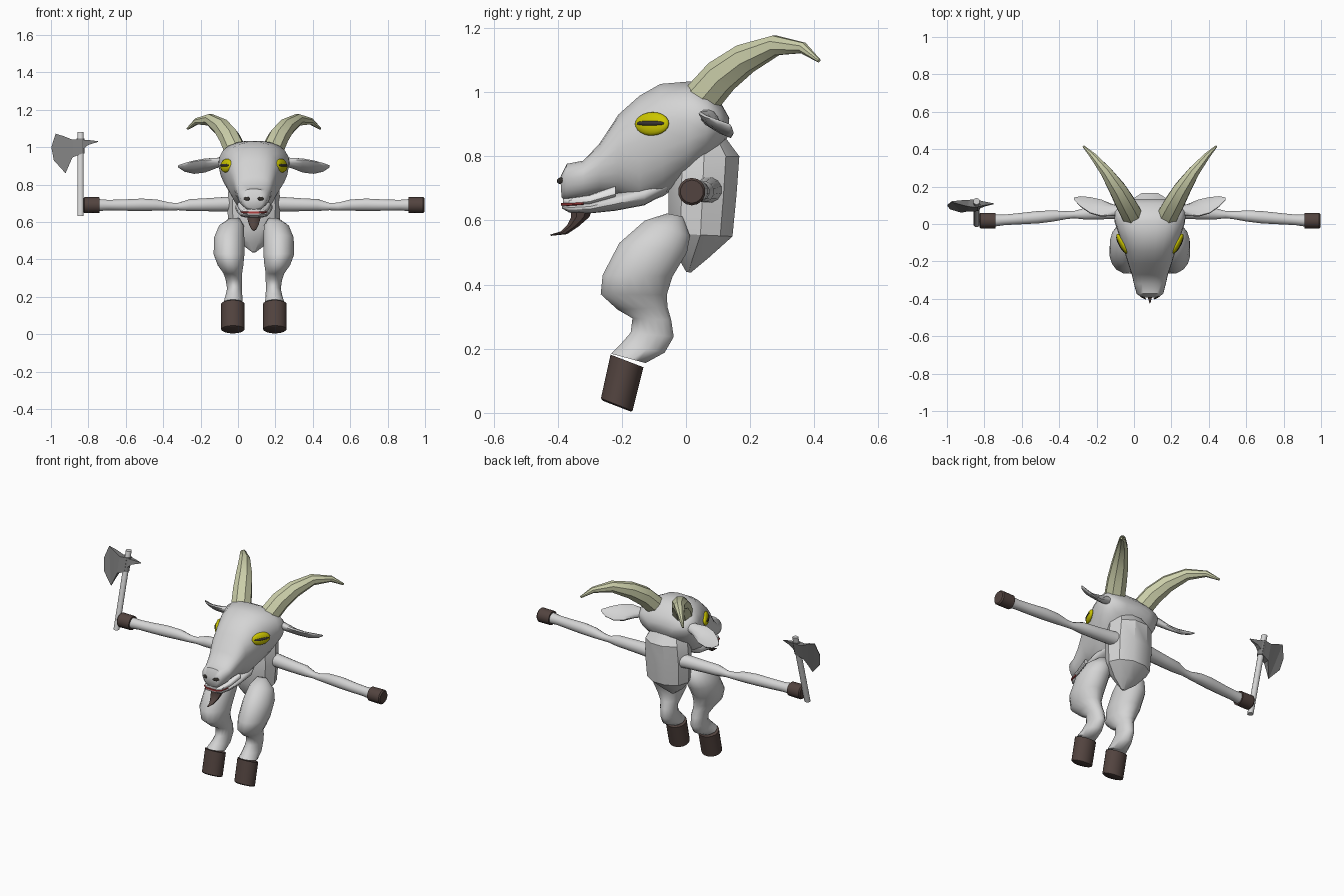
import bpy, bmesh, math
from mathutils import Vector as V
from mathutils.bvhtree import BVHTree

if "Cube" in bpy.data.objects:
    bpy.data.objects.remove(bpy.data.objects["Cube"])

AX = 0.085  # x of the body's mirror plane


def material(name, *rgb):
    m = bpy.data.materials.new(name)
    m.diffuse_color = (*rgb, 1)
    m.use_nodes = True
    m.node_tree.nodes["Principled BSDF"].inputs["Base Color"].default_value = m.diffuse_color
    return m


FUR = material("pale_fur", .66, .66, .66)
HORN = material("horn_cream", .60, .62, .40)
HOOF = material("hoof_brown", .085, .057, .05)
EYE = material("eye_yellow", .60, .56, .0)
DARK = material("pupil_dark", .04, .035, .03)
STEEL = material("axe_steel", .20, .20, .20)
TOOTH = material("tooth_white", .9, .9, .9)
GUM = material("gum_red", .45, .05, .05)


def finish(bm, name, mat, angle=40, smooth=True):
    bmesh.ops.recalc_face_normals(bm, faces=bm.faces)
    me = bpy.data.meshes.new(name)
    bm.to_mesh(me)
    bm.free()
    me.materials.append(mat)
    ob = bpy.data.objects.new(name, me)
    bpy.context.collection.objects.link(ob)
    if smooth:
        bpy.ops.object.select_all(action='DESELECT')
        ob.select_set(True)
        bpy.context.view_layer.objects.active = ob
        bpy.ops.object.shade_smooth_by_angle(angle=math.radians(angle))
    return ob


def loft(name, mat, rings, n=16, s=1, bias=0, power=1, angle=40):
    """Skin rings given as (centre, u, v); s mirrors x about the body's plane."""
    bm = bmesh.new()
    rows = []
    for c, u, v in rings:
        row = []
        for i in range(n):
            t = 2 * math.pi * (i + .5) / n
            a, b = math.cos(t), math.sin(t)
            a = math.copysign(abs(a) ** power, a)
            b = math.copysign(abs(b) ** power, b) * (1 + bias * a)
            p = c + u * a + v * b
            row.append(bm.verts.new((AX + s * p.x, p.y, p.z)))
        rows.append(row)
    for r, q in zip(rows, rows[1:]):
        for i in range(n):
            j = (i + 1) % n
            bm.faces.new((r[i], r[j], q[j], q[i]))
    bm.faces.new(rows[0])
    bm.faces.new(rows[-1])
    return finish(bm, name, mat, angle)


def section(y1, z1, y2, z2, w, h=0):
    """Ring spanning two side-profile points, with half width w at offset h."""
    a, b = V((h, y1, z1)), V((h, y2, z2))
    return (a + b) / 2, (a - b) / 2, V((w, 0, 0))


def tube(points):
    """Round rings perpendicular to a path of (x, y, z, radius)."""
    ps = [V(p[:3]) for p in points]
    out = []
    for i, p in enumerate(ps):
        t = (ps[min(i + 1, len(ps) - 1)] - ps[max(i - 1, 0)]).normalized()
        u = t.cross(V((0, 0, 1))).normalized()
        out.append((p, u * points[i][3], u.cross(t) * points[i][3]))
    return out


def ellipsoid(name, mat, s, centre, normal, a, b, c):
    """Flattened ball: a wide, b tall, c deep along the normal."""
    bm = bmesh.new()
    bmesh.ops.create_uvsphere(bm, u_segments=20, v_segments=10, radius=1)
    n = V(normal).normalized()
    u = V((0, 0, 1)).cross(n).normalized()
    w = n.cross(u)
    for v in bm.verts:
        p = V(centre) + u * v.co.x * a + w * v.co.y * b + n * v.co.z * c
        v.co = (AX + s * p.x, p.y, p.z)
    return finish(bm, name, mat, 60)


# Head: skull with upper muzzle, then lower jaw
head = loft("head", FUR, [section(*r) for r in (
    (-.392, .735, -.388, .672, .045), (-.372, .777, -.375, .660, .070),
    (-.32, .787, -.32, .667, .084), (-.27, .84, -.27, .677, .095),
    (-.21, .932, -.21, .675, .115), (-.145, .99, -.145, .645, .135),
    (-.08, 1.027, -.07, .675, .157), (.015, 1.035, 0, .725, .185),
    (.067, 1.01, .06, .775, .188), (.11, .965, .10, .82, .165),
    (.135, .92, .13, .86, .09))], n=24, bias=.14, power=.85, angle=50)
loft("lower_jaw", FUR, [section(*r) for r in (
    (-.388, .649, -.386, .637, .04), (-.365, .650, -.365, .625, .06),
    (-.30, .657, -.30, .622, .076), (-.22, .685, -.22, .630, .09),
    (-.13, .71, -.13, .647, .10), (-.06, .74, -.06, .685, .08))],
    n=20, power=.8)
# Mouth lining and the row of teeth between the lips
loft("teeth", TOOTH, [section(*r) for r in (
    (-.383, .668, -.383, .648, .036), (-.365, .67, -.365, .645, .060),
    (-.30, .68, -.30, .65, .074), (-.22, .71, -.22, .67, .088))],
    n=20, power=.5)
loft("gum", GUM, [section(*r) for r in (
    (-.389, .655, -.389, .646, .037), (-.368, .656, -.368, .645, .063),
    (-.32, .658, -.32, .648, .073))], n=20, power=.5)
loft("beard", HOOF, [section(*r) for r in (
    (-.365, .64, -.285, .64, .04), (-.36, .612, -.30, .61, .036),
    (-.372, .585, -.335, .58, .026), (-.392, .566, -.37, .557, .014),
    (-.424, .556, -.42, .552, .003))], n=8)

# Torso: faceted shield shape with a point at the bottom
loft("torso", FUR, [section(*r) for r in (
    (-.02, .89, .11, .88, .09), (-.06, .80, .172, .80, .135),
    (-.06, .68, .163, .68, .142), (-.06, .56, .15, .55, .135),
    (-.03, .49, .075, .485, .075), (.0, .44, .015, .437, .01))],
    n=10, angle=30)

bvh = BVHTree.FromPolygons([v.co for v in head.data.vertices],
                           [p.vertices for p in head.data.polygons])
for s, side in ((1, "left"), (-1, "right")):
    # Horn, curving back and outward
    loft(side + "_horn", HORN, tube((
        (.095, .045, .975, .060), (.130, .11, 1.05, .057),
        (.172, .185, 1.105, .049), (.235, .28, 1.146, .033),
        (.305, .365, 1.138, .018), (.355, .415, 1.098, .006))),
        n=8, s=s, angle=35)
    # Leaf-shaped ear
    loft(side + "_ear", FUR, [
        (V((h, y, z)), V((0, .78, -.62)) * w, V((0, .62, .78)) * t)
        for h, y, z, w, t in (
            (.15, .07, .925, .03, .025), (.20, .075, .915, .036, .022),
            (.26, .085, .902, .058, .015), (.32, .10, .893, .056, .012),
            (.37, .12, .892, .036, .010), (.405, .135, .897, .008, .004))],
        n=10, s=s, angle=60)
    # Eye with a slit pupil, seated on the skull
    hit = bvh.find_nearest(V((AX + .20, -.125, .905)))[0]
    c = V((hit.x - AX, -.09, .903))
    n = V((.87, -.46, .14)).normalized()
    c = V((hit.x - AX, hit.y, hit.z))
    ellipsoid(side + "_eye", EYE, s, c, n, .060, .037, .017)
    ellipsoid(side + "_pupil", DARK, s, c + n * .008, n, .050, .010, .0125)
    # Nostril
    tip = bvh.find_nearest(V((AX + .038, -.42, .722)))[0]
    ellipsoid(side + "_nostril", DARK, s, (tip.x - AX, tip.y, tip.z),
              (.5, -.85, .1), .021, .010, .005)
    # Arm with slim elbow, ending in a hoof
    loft(side + "_arm", FUR, tube((
        (.08, .075, .695, .042), (.15, .067, .695, .040),
        (.25, .06, .692, .036), (.34, .055, .690, .033),
        (.405, .05, .682, .020), (.45, .047, .682, .022),
        (.52, .043, .690, .031), (.60, .036, .692, .034),
        (.70, .028, .690, .031), (.78, .022, .690, .029),
        (.84, .018, .690, .034))), n=12, s=s, angle=60)
    loft(side + "_hand_hoof", HOOF, tube((
        (.826, .018, .69, .042), (.905, .018, .69, .043),
        (.912, .018, .69, .036))), n=14, s=s)
    # Leg: bulky thigh, knee, hock and ankle
    loft(side + "_leg", FUR, [section(*r) for r in (
        (-.06, .622, -.01, .612, .03, .105), (-.13, .60, .014, .55, .068, .12),
        (-.21, .53, .005, .50, .082, .132), (-.262, .43, -.04, .425, .084, .133),
        (-.268, .37, -.058, .368, .070, .125), (-.215, .322, -.056, .33, .051, .113),
        (-.168, .295, -.045, .29, .045, .107), (-.174, .25, -.037, .237, .040, .104),
        (-.205, .215, -.065, .188, .046, .107), (-.235, .185, -.125, .155, .052, .111))],
        n=16, s=s, angle=70)
    # Foot hoof, tilted forward
    loft(side + "_foot_hoof", HOOF, [section(*r) for r in (
        (-.236, .182, -.132, .142, .063, .112),
        (-.266, .046, -.166, .006, .063, .112),
        (-.260, .038, -.172, .004, .054, .112))], n=18, s=s)


# Axe, leaning back as it rises
def lean(z):
    return .27 * (z - .63)


def rod(name, mat, x, z1, z2, r):
    loft(name, mat, [(V((x - AX, lean(z), z)), V((r, 0, 0)), V((0, r, 0)))
                     for z in (z1, z2)], n=12)


rod("axe_handle", FUR, -.842, .632, 1.08, .0175)
rod("axe_collar", STEEL, -.842, .965, 1.045, .022)


def plate(name, outline):
    """Wedge-shaped steel plate from (x, z, half thickness) points."""
    bm = bmesh.new()
    f, b = ([bm.verts.new((x, lean(z) + k * t, z)) for x, z, t in outline]
            for k in (-1, 1))
    n = len(outline)
    for i in range(n):
        j = (i + 1) % n
        bm.faces.new((f[i], f[j], b[j], b[i]))
    # strips across matching upper and lower points
    for side in (f, b):
        for i in range(n // 2 - 1):
            k = n - 1 - i
            bm.faces.new([side[i], side[i + 1], side[k - 1], side[k]])
    finish(bm, name, STEEL, smooth=False)


plate("axe_blade", (
    (-.835, 1.045, .022), (-.885, 1.04, .018), (-.93, 1.058, .011),
    (-.975, 1.072, .002), (-.998, 1.0, .002), (-.985, .93, .002),
    (-.922, .86, .002), (-.905, .90, .008), (-.885, .945, .018),
    (-.835, .965, .022)))
plate("axe_spike", ((-.835, 1.04, .018), (-.80, 1.038, .010),
                    (-.748, 1.032, .001), (-.748, 1.028, .001),
                    (-.80, 1.012, .010), (-.835, .985, .018)))
